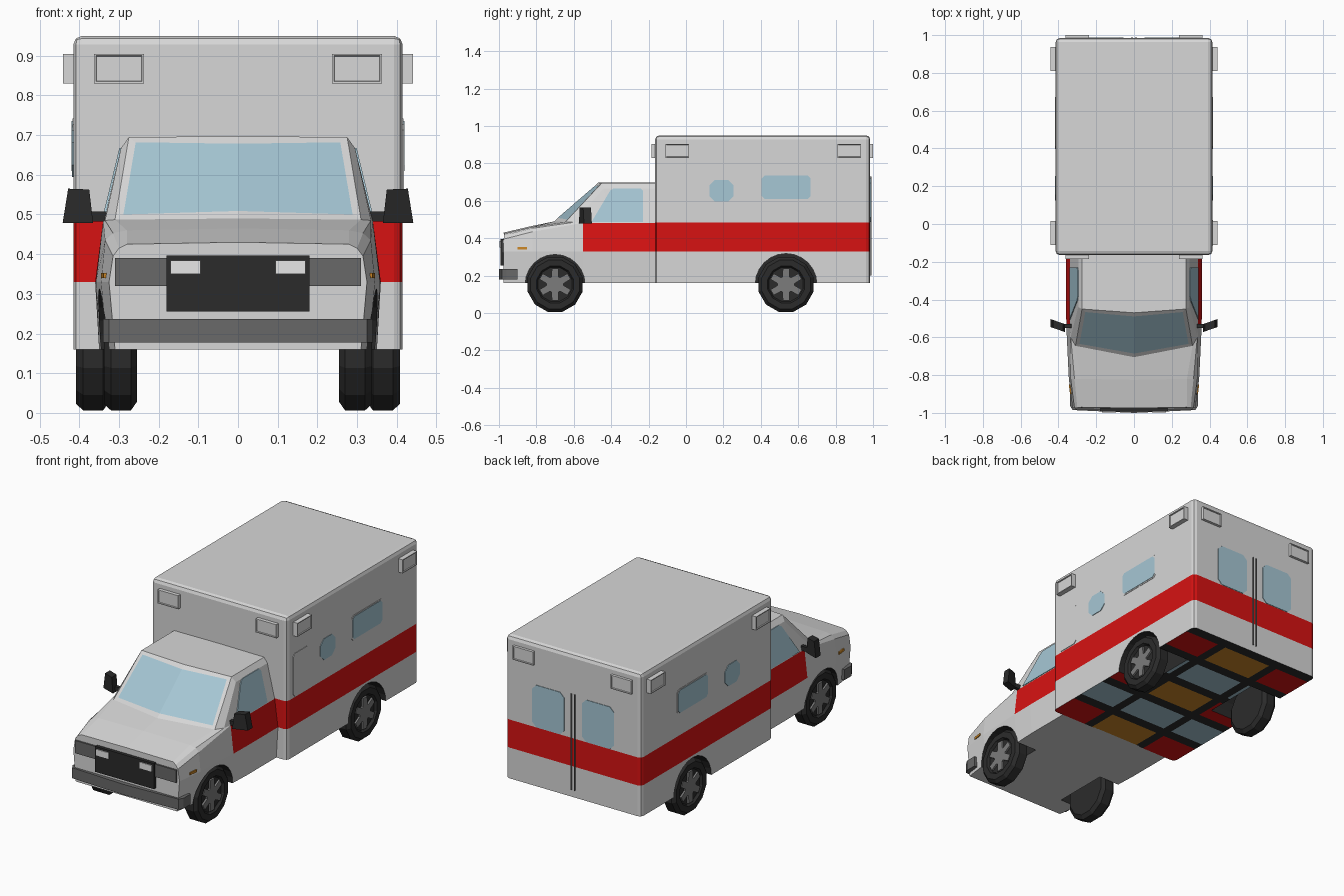
import bpy, bmesh, math
from mathutils import Vector

if "Cube" in bpy.data.objects:
    bpy.data.objects.remove(bpy.data.objects["Cube"])

def material(name, r, g, b):
    m = bpy.data.materials.new(name)
    m.diffuse_color = (r, g, b, 1)
    m.use_nodes = True
    m.node_tree.nodes["Principled BSDF"].inputs["Base Color"].default_value = m.diffuse_color
    return m

WHITE = material("body white", .68, .68, .68)
RED = material("stripe red", .68, .006, .006)
GLASS = material("window blue", .38, .57, .66)
BLACK = material("rubber black", .024, .024, .024)
AMBER = material("amber", .6, .24, .02)
GREY = material("bumper grey", .14, .14, .14)
HUB = material("hub grey", .2, .2, .2)
LAMP = material("lamp white", .8, .8, .8)
BODY = [WHITE, RED, GLASS, BLACK, AMBER]

def finish(name, bm, mats):
    bmesh.ops.recalc_face_normals(bm, faces=bm.faces)
    me = bpy.data.meshes.new(name)
    bm.to_mesh(me)
    bm.free()
    for m in mats:
        me.materials.append(m)
    ob = bpy.data.objects.new(name, me)
    bpy.context.collection.objects.link(ob)
    return ob

def prism(name, pts, axis, lo, hi, mat):
    """Extrude a 2D outline along an axis from lo to hi."""
    bm = bmesh.new()
    def put(p, d):
        return {'x': (d, p[0], p[1]), 'y': (p[0], d, p[1]), 'z': (p[0], p[1], d)}[axis]
    a = [bm.verts.new(put(p, lo)) for p in pts]
    b = [bm.verts.new(put(p, hi)) for p in pts]
    bm.faces.new(a)
    bm.faces.new(b)
    for i in range(len(pts)):
        j = (i + 1) % len(pts)
        bm.faces.new((a[i], a[j], b[j], b[i]))
    return finish(name, bm, [mat])

def rect(u0, u1, v0, v1, c=0.0):
    """Rectangle outline with optional cut corners."""
    if c == 0:
        return [(u0, v0), (u1, v0), (u1, v1), (u0, v1)]
    return [(u0 + c, v0), (u1 - c, v0), (u1, v0 + c), (u1, v1 - c),
            (u1 - c, v1), (u0 + c, v1), (u0, v1 - c), (u0, v0 + c)]

def cut_arches(ob, y, z, r):
    """Cut both wheel arches, lined in black."""
    for s in (-1, 1):
        pts = [(y + r * math.cos(t * math.pi / 12), z + r * math.sin(t * math.pi / 12)) for t in range(24)]
        cutter = prism("arch_cutter", pts, 'x', s * .22, s * .5, BLACK)
        cutter.hide_render = True
        cutter.data.materials.clear()
        for m in BODY:
            cutter.data.materials.append(m)
        for p in cutter.data.polygons:
            p.material_index = 3
        mod = ob.modifiers.new("arch", 'BOOLEAN')
        mod.operation, mod.solver, mod.object = 'DIFFERENCE', 'EXACT', cutter
        bpy.context.view_layer.objects.active = ob
        bpy.ops.object.modifier_apply(modifier=mod.name)
        bpy.data.objects.remove(cutter)

# Rear box: rounded edges, red band, tiled underside
X, Y0, Y1, Z0, Z1 = .415, -.165, .985, .16, .95
bm = bmesh.new()
bmesh.ops.create_cube(bm, size=1)
for v in bm.verts:
    v.co = Vector((v.co.x * 2 * X, (Y0 + Y1) / 2 + v.co.y * (Y1 - Y0), (Z0 + Z1) / 2 + v.co.z * (Z1 - Z0)))
edges = [e for e in bm.edges if max(v.co.z for v in e.verts) > .5]
bmesh.ops.bevel(bm, geom=edges, offset=.022, segments=2, profile=.5, affect='EDGES')
cuts = [((0, 0, z), (0, 0, 1)) for z in (.33, .485)]
cuts += [((x, 0, 0), (1, 0, 0)) for x in (-.2, -.15, .15, .2)]
cuts += [((0, Y0 + .23 * k + d, 0), (0, 1, 0)) for k in range(5) for d in (.17, .23)][:-1]
for co, no in cuts:
    bmesh.ops.bisect_plane(bm, geom=bm.verts[:] + bm.edges[:] + bm.faces[:], plane_co=co, plane_no=no)
bm.normal_update()
for f in bm.faces:
    c = f.calc_center_median()
    if f.normal.z < -.9:
        row, off = divmod(c.y - Y0, .23)
        if off > .17 or .15 < abs(c.x) < .2:
            f.material_index = 3
        elif row % 2:
            f.material_index = 2
        else:
            f.material_index = 4 if abs(c.x) < .15 else 1
    elif .33 < c.z < .485:
        f.material_index = 1
box = finish("rear_box", bm, BODY)
cut_arches(box, .535, .153, .165)

# Cab: lofted half sections (x, y, z), bottom to centre
sections = [
    [(.31, -.975, .16), (.325, -.975, .33), (.315, -.975, .395), (.30, -.973, .415), (.28, -.97, .425), (0, -.975, .43)],
    [(.33, -.82, .16), (.345, -.82, .33), (.335, -.82, .435), (.315, -.82, .453), (.28, -.82, .46), (0, -.825, .465)],
    [(.345, -.55, .16), (.358, -.55, .33), (.34, -.55, .482), (.335, -.60, .485), (.31, -.645, .487), (0, -.705, .49)],
    [(.35, -.42, .16), (.36, -.42, .33), (.34, -.42, .482), (.295, -.44, .667), (.275, -.45, .695), (0, -.47, .697)],
    [(.35, -.16, .16), (.36, -.16, .33), (.34, -.16, .482), (.295, -.16, .667), (.275, -.16, .695), (0, -.16, .697)]]
bm = bmesh.new()
rings = [[bm.verts.new(p) for p in s] + [bm.verts.new((-x, y, z)) for x, y, z in s[-2::-1]] for s in sections]
screen = []
for i in range(4):
    for j in range(11):
        k = (j + 1) % 11
        f = bm.faces.new((rings[i][j], rings[i][k], rings[i + 1][k], rings[i + 1][j]))
        if i >= 2 and j in (1, 8):
            f.material_index = 1
        if i == 2 and j in (4, 5):
            screen.append(f)
bm.faces.new(rings[0])
bm.faces.new(rings[-1])
bmesh.ops.recalc_face_normals(bm, faces=bm.faces)
bmesh.ops.inset_region(bm, faces=screen, thickness=.027)
for f in screen:
    f.material_index = 2
cab = finish("cab", bm, BODY)
cut_arches(cab, -.70, .153, .16)

# Nose: lamp surround, grille, headlights, bumper
prism("lamp_surround", rect(-.31, .31, .32, .39), 'y', -.983, -.95, GREY)
prism("grille", rect(-.18, .18, .255, .396), 'y', -.992, -.95, BLACK)
plan = [(.34, -.90), (.34, -.96), (.325, -.985), (0, -1.0)]
prism("bumper", plan + [(-x, y) for x, y in plan[-2::-1]], 'z', .178, .236, GREY)

def light_box(name, axis, c, d, out):
    """Warning light: raised frame with a recessed lens, facing the sign of out."""
    ob = prism(name, rect(c - .063, c + .063, .83, .905), axis, d - out * .2, d + out, WHITE)
    bm = bmesh.new()
    bm.from_mesh(ob.data)
    k = 'xyz'.index(axis)
    face = max(bm.faces, key=lambda f: f.calc_center_median()[k] * math.copysign(1, out))
    bmesh.ops.inset_region(bm, faces=[face], thickness=.007)
    bmesh.ops.inset_region(bm, faces=[face], thickness=.002, depth=-.005)
    bm.to_mesh(ob.data)
    bm.free()

side_window = [(-.505, .487), (-.405, .655), (-.385, .667), (-.245, .667), (-.23, .655), (-.23, .487)]
for s in (-1, 1):
    prism("headlight", rect(*sorted((s * .095, s * .17)), .35, .384), 'y', -.997, -.99, LAMP)
    # Warning lights at every corner of the box
    light_box("front_light", 'y', s * .3, Y0, -.02)
    light_box("back_light", 'y', s * .3, Y1, .015)
    light_box("side_light_front", 'x', -.047, s * X, s * .026)
    light_box("side_light_back", 'x', .873, s * X, s * .026)
    # Cab side window follows the leaning side
    w = prism("cab_window", side_window, 'x', -s * .004, s * .004, GLASS)
    for v in w.data.vertices:
        v.co.x += s * (.34 - (v.co.z - .482) * .243)
    # Box windows
    a, b = s * (X - .003), s * (X + .003)
    prism("small_window", rect(.125, .255, .595, .712, .03), 'x', a, b, GLASS)
    prism("large_window_frame", rect(.398, .672, .603, .742, .015), 'x', a, s * (X + .002), WHITE)
    prism("large_window", rect(.405, .665, .61, .735, .015), 'x', a, s * (X + .004), GLASS)
    prism("rear_window", rect(*sorted((s * .055, s * .25)), .487, .72, .025), 'y', Y1 - .003, Y1 + .003, GLASS)
    prism("rear_door_bar", rect(s * .01 - .003, s * .01 + .003, .2, .73), 'y', Y1 - .003, Y1 + .006, HUB)
    # Fender indicator
    m = prism("indicator", rect(-.90, -.85, .34, .353), 'x', s * .325, s * .342, AMBER)
    for v in m.data.vertices:
        v.co.x += s * (v.co.y + .875) * .13
    # Mirror: swept, tapered head on a short arm
    prism("mirror_arm", rect(-.55, -.53, .482, .507), 'x', s * .325, s * .39, BLACK)
    head = prism("mirror", [(s * .365, .478), (s * .442, .478), (s * .428, .565), (s * .375, .563)], 'y', -.56, -.518, BLACK)
    for v in head.data.vertices:
        v.co.y += (abs(v.co.x) - .40) * .35
prism("door_panel", rect(-.113, .022, .49, .728, .015), 'x', X - .003, X + .003, WHITE)

# Wheels: twelve-sided turned tyre with a six-spoke hub
def wheel(name, s, outer, width, y):
    z, r = .153, .152
    prof = [(outer - width, .06), (outer - width, .13), (outer - width + .015, r),
            (outer - .018, r), (outer, .135), (outer, .102), (outer - .014, .094)]
    bm = bmesh.new()
    n = 12
    loops = []
    for x, q in prof:
        loops.append([bm.verts.new((s * x, y + q * math.cos((i + .5) * 2 * math.pi / n),
                                    z + q * math.sin((i + .5) * 2 * math.pi / n))) for i in range(n)])
    for p, q in zip(loops, loops[1:]):
        for i in range(n):
            bm.faces.new((p[i], p[(i + 1) % n], q[(i + 1) % n], q[i]))
    bm.faces.new(loops[0])
    bm.faces.new(loops[-1])
    finish(name + "_tyre", bm, [BLACK])
    star = []
    for k in range(6):
        for q, d in ((.045, -.42), (.088, -.2), (.088, .2), (.045, .42)):
            t = math.pi / 2 + k * math.pi / 3 + d
            star.append((y + q * math.cos(t), z + q * math.sin(t)))
    prism(name + "_hub", star, 'x', s * (outer - .02), s * (outer - .004), HUB)

for s in (-1, 1):
    wheel("front_wheel", s, .338, .083, -.70)
    wheel("rear_wheel", s, .408, .083, .535)
